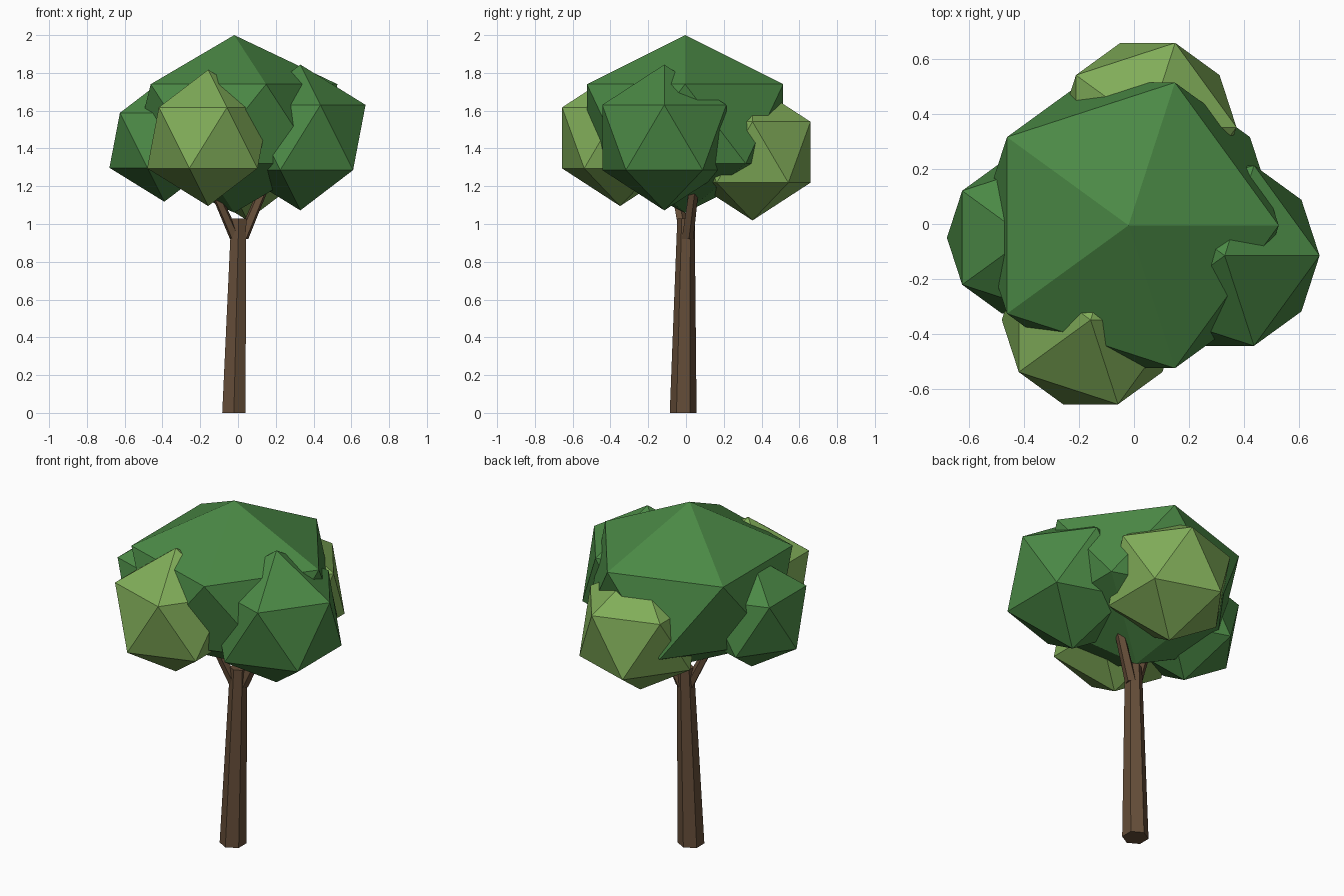
import bpy, bmesh
from mathutils import Vector, Matrix

if "Cube" in bpy.data.objects:
    bpy.data.objects.remove(bpy.data.objects["Cube"])


def material(name, color):
    m = bpy.data.materials.new(name)
    m.diffuse_color = (*color, 1)
    m.use_nodes = True
    m.node_tree.nodes["Principled BSDF"].inputs["Base Color"].default_value = m.diffuse_color
    return m


BARK = material("brown bark", (0.13, 0.075, 0.04))
GREEN = material("leaf green", (0.07, 0.25, 0.06))
LIGHT = material("light leaf green", (0.22, 0.42, 0.10))


def add_object(name, bm, mat):
    mesh = bpy.data.meshes.new(name)
    bm.to_mesh(mesh)
    bm.free()
    mesh.materials.append(mat)
    bpy.context.collection.objects.link(bpy.data.objects.new(name, mesh))


def limb(name, start, end, r1, r2, sides):
    """Tapered, leaning low-poly cylinder with level ends."""
    start, end = Vector(start), Vector(end)
    bm = bmesh.new()
    bmesh.ops.create_cone(bm, cap_ends=True, segments=sides,
                          radius1=r1, radius2=r2, depth=1)
    for v in bm.verts:
        t = v.co.z + 0.5
        v.co = Vector((v.co.x, v.co.y, 0)) + start.lerp(end, t)
    add_object(name, bm, BARK)


def leaf_clump(name, center, r, rz, mat):
    """Flat-faced icosphere, optionally squashed in height."""
    bm = bmesh.new()
    bmesh.ops.create_icosphere(
        bm, subdivisions=1, radius=1,
        matrix=Matrix.Translation(center) @ Matrix.Diagonal((r, r, rz, 1)))
    add_object(name, bm, mat)


# Trunk and the two forked branches
limb("trunk", (-0.022, -0.015, 0), (0.004, 0, 1.03), 0.071, 0.046, 6)
limb("right_branch", (0.022, 0.005, 0.92), (0.20, 0.06, 1.34), 0.034, 0.024, 5)
limb("left_branch", (-0.012, -0.005, 0.92), (-0.18, -0.08, 1.30), 0.032, 0.022, 5)

# Foliage: one broad crown with four clumps around it
leaf_clump("crown", (-0.02, -0.005, 1.53), 0.611, 0.47, GREEN)
leaf_clump("right_clump", (0.33, -0.115, 1.458), 0.386, 0.386, GREEN)
leaf_clump("left_clump", (-0.39, -0.05, 1.443), 0.325, 0.325, GREEN)
leaf_clump("front_clump", (-0.158, -0.349, 1.456), 0.361, 0.361, LIGHT)
leaf_clump("back_clump", (0.05, 0.352, 1.38), 0.361, 0.361, LIGHT)
